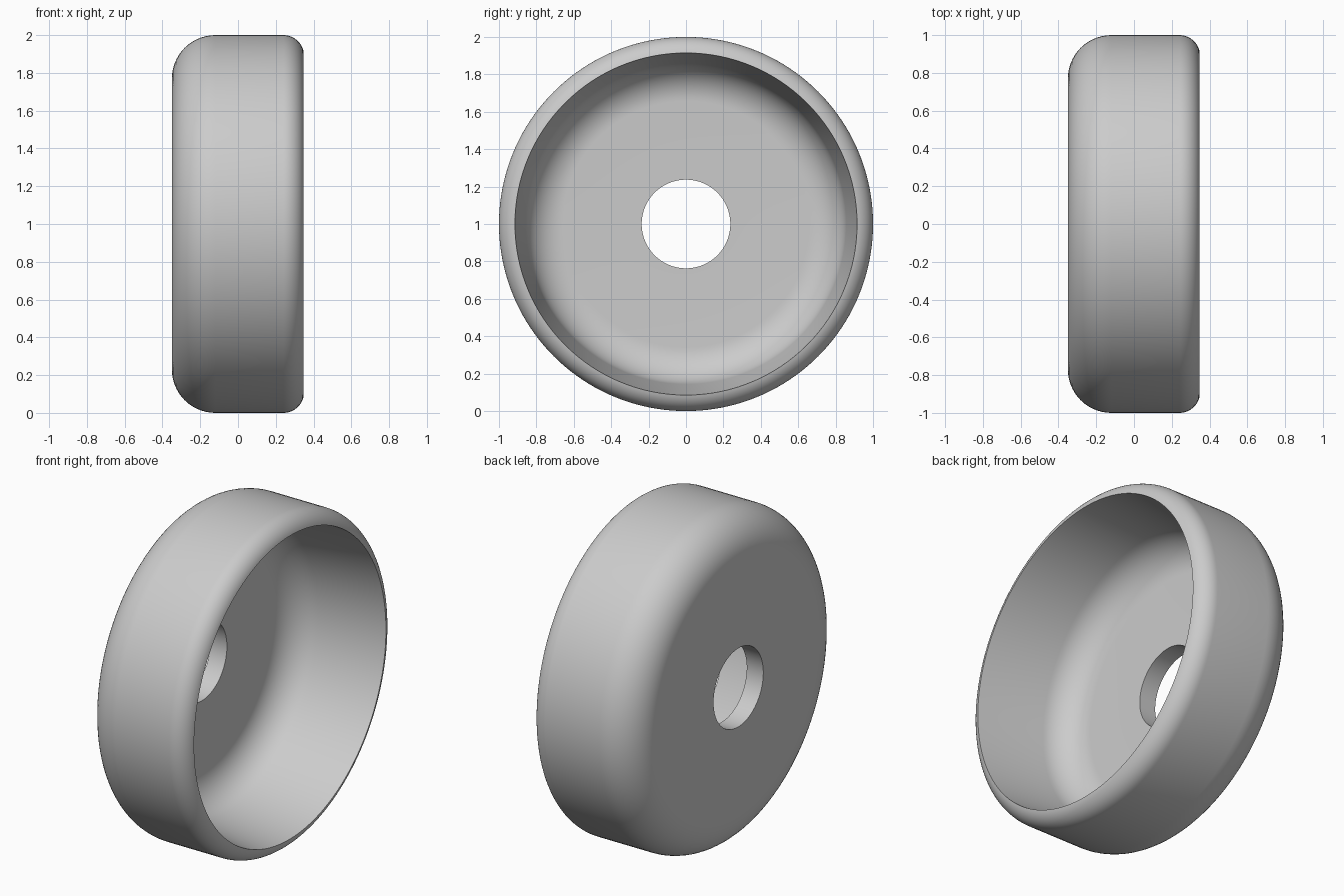
import bpy
import bmesh
from math import sin, cos, tan, radians, pi
from mathutils import Matrix, Vector

cube = bpy.data.objects.get("Cube")
if cube:
    bpy.data.objects.remove(cube)

HALF = 0.35          # half the width along the axle
OUTER = 1.0          # outer radius
HOLE = 0.237         # centre hole radius
LIP = 0.915          # inner radius at the open edge
FLOOR = -0.24        # inner face of the closed end
DRAFT = radians(8)   # taper of the inner wall
SEGMENTS = 160


def arc(cx, cr, radius, start, end, steps=14):
    """Points (x, r) on an arc, angles in degrees from +x towards +r."""
    angles = [radians(start + (end - start) * i / steps) for i in range(steps + 1)]
    return [(cx + radius * cos(a), cr + radius * sin(a)) for a in angles]


# Cross-section: closed face, big outer round, small rim round, tapered bowl
back_round, rim_round, bowl_round = 0.23, 0.11, 0.2
profile = [(-HALF, HOLE)]
profile += arc(-HALF + back_round, OUTER - back_round, back_round, 180, 90)
profile += arc(HALF - rim_round, OUTER - rim_round, rim_round, 90, 13)
rim_x = profile[-1][0]
corner = LIP - (rim_x - FLOOR) * tan(DRAFT)
tangent = bowl_round * tan((pi / 2 - DRAFT) / 2)
profile += arc(FLOOR + bowl_round, corner - tangent, bowl_round, 90 + 8, 180)
profile.append((FLOOR, HOLE))

# Spin the closed section around the axle
bm = bmesh.new()
verts = [bm.verts.new((x, 0, r)) for x, r in profile]
edges = [bm.edges.new((a, b)) for a, b in zip(verts, verts[1:] + verts[:1])]
bmesh.ops.spin(bm, geom=verts + edges, cent=(0, 0, 0), axis=(1, 0, 0),
               angle=2 * pi, steps=SEGMENTS, use_merge=True)
bmesh.ops.remove_doubles(bm, verts=bm.verts, dist=0.0001)
bmesh.ops.translate(bm, verts=bm.verts, vec=(0, 0, OUTER))
bmesh.ops.recalc_face_normals(bm, faces=bm.faces)
mesh = bpy.data.meshes.new("wheel_cup")
bm.to_mesh(mesh)
bm.free()
cup = bpy.data.objects.new("wheel_cup", mesh)
bpy.context.collection.objects.link(cup)

# Plain grey
grey = bpy.data.materials.new("light_grey")
grey.use_nodes = True
colour = (0.6, 0.6, 0.6, 1)
grey.diffuse_color = colour
grey.node_tree.nodes["Principled BSDF"].inputs["Base Color"].default_value = colour
mesh.materials.append(grey)

# Smooth shading with sharp lip and hole edges
bpy.ops.object.select_all(action="DESELECT")
cup.select_set(True)
bpy.context.view_layer.objects.active = cup
bpy.ops.object.shade_smooth_by_angle(angle=radians(30))
